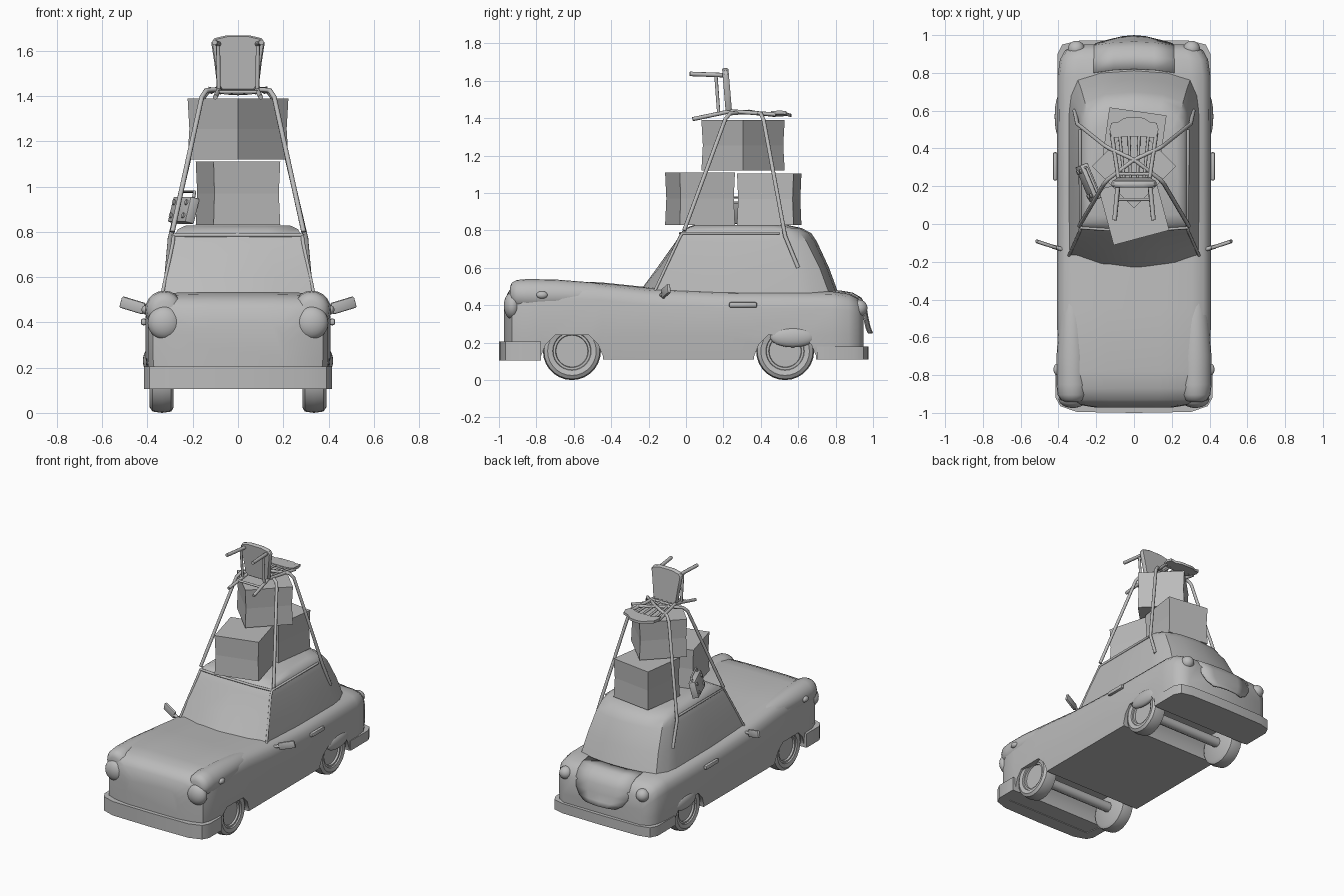
import bpy, bmesh, math
from mathutils import Matrix, Vector, Euler

if "Cube" in bpy.data.objects:
    bpy.data.objects.remove(bpy.data.objects["Cube"])

grey = bpy.data.materials.new("plain grey")
grey.diffuse_color = (0.5, 0.5, 0.5, 1)
grey.use_nodes = True
grey.node_tree.nodes["Principled BSDF"].inputs["Base Color"].default_value = grey.diffuse_color


def finish(ob, angle=35):
    ob.data.materials.clear()
    ob.data.materials.append(grey)
    bpy.ops.object.select_all(action='DESELECT')
    ob.select_set(True)
    bpy.context.view_layer.objects.active = ob
    if angle:
        bpy.ops.object.shade_smooth_by_angle(angle=math.radians(angle))
    return ob


def from_bm(name, bm, angle=35):
    bmesh.ops.recalc_face_normals(bm, faces=bm.faces)
    me = bpy.data.meshes.new(name)
    bm.to_mesh(me)
    bm.free()
    ob = bpy.data.objects.new(name, me)
    bpy.context.collection.objects.link(ob)
    return finish(ob, angle)


def loft(name, rings, angle=35, closed=True, bevel=0):
    """Skin closed rings of equal length and cap both ends."""
    bm = bmesh.new()
    vs = [[bm.verts.new(p) for p in r] for r in rings]
    n = len(rings[0])
    for a, b in zip(vs, vs[1:]):
        for i in range(n if closed else n - 1):
            j = (i + 1) % n
            bm.faces.new((a[i], a[j], b[j], b[i]))
    if closed:
        bm.faces.new(vs[0])
        bm.faces.new(vs[-1])
    if bevel:
        bmesh.ops.bevel(bm, geom=bm.edges[:], offset=bevel, segments=2, affect='EDGES', profile=0.5)
    return from_bm(name, bm, angle)


def box(name, size, loc, rot=(0, 0, 0), bevel=0.0):
    bm = bmesh.new()
    m = Matrix.Translation(loc) @ Euler(rot).to_matrix().to_4x4() @ Matrix.Diagonal((*size, 1))
    bmesh.ops.create_cube(bm, size=1, matrix=m)
    if bevel:
        bmesh.ops.bevel(bm, geom=bm.edges[:], offset=bevel, segments=2, affect='EDGES', profile=0.5)
    return from_bm(name, bm)


def ball(name, loc, radii):
    bm = bmesh.new()
    m = Matrix.Translation(loc) @ Matrix.Diagonal((*radii, 1)) @ Matrix.Rotation(math.pi / 2, 4, 'X')
    bmesh.ops.create_uvsphere(bm, u_segments=24, v_segments=12, radius=1, matrix=m)
    return from_bm(name, bm, 60)


def rod(name, pts, r):
    cu = bpy.data.curves.new(name, 'CURVE')
    cu.dimensions = '3D'
    cu.bevel_depth, cu.bevel_resolution, cu.use_fill_caps = r, 2, True
    sp = cu.splines.new('POLY')
    sp.points.add(len(pts) - 1)
    for p, q in zip(sp.points, pts):
        p.co = (*q, 1)
    ob = bpy.data.objects.new(name, cu)
    bpy.context.collection.objects.link(ob)
    bpy.ops.object.select_all(action='DESELECT')
    ob.select_set(True)
    bpy.context.view_layer.objects.active = ob
    bpy.ops.object.convert(target='MESH')
    return finish(bpy.context.view_layer.objects.active, 50)


def mirrored(half):
    return half + [(-x, *rest) for x, *rest in reversed(half) if abs(x) > 1e-6]


# lower body: sections along the length (y, half width, top height)
stations = [(-.972, .20, .39), (-.955, .31, .46), (-.93, .375, .495), (-.87, .398, .52), (-.78, .403, .53),
            (-.45, .408, .518), (-.2, .408, .492), (.2, .408, .476), (.78, .405, .473), (.87, .392, .46),
            (.92, .365, .435), (.95, .31, .38)]
rings = []
for y, w, t in stations:
    rings.append(mirrored([(w * .97, y, .11), (w, y, .24), (w, y, t - .09), (w * .975, y, t - .045),
                           (w * .9, y, t - .014), (w * .75, y, t), (w * .35, y, t + .004)]))
body = loft("body", rings, 0)
for y in (-.61, .53):
    prof = [(-.17, .05), (-.165, .13), (-.14, .19), (-.09, .24), (.09, .24), (.14, .19), (.165, .13), (.17, .05)]
    cut = loft("arch_cutter", [[(x, y + a, z) for a, z in prof] for x in (-.6, .6)], 0)
    cut.hide_render = True
    md = body.modifiers.new("arch", 'BOOLEAN')
    md.object, md.operation, md.solver = cut, 'DIFFERENCE', 'EXACT'
    finish(body, 0)
    bpy.ops.object.modifier_apply(modifier=md.name)
    bpy.data.objects.remove(cut)
finish(body, 35)

# cabin: outlines by height (z, front centre y, front corner x/y, side end y, rear corner x/y, rear centre y)
levels = [(.45, -.265, .347, -.175, .60, .30, .77, .82), (.60, -.155, .322, -.115, .57, .28, .715, .765),
          (.74, -.055, .292, -.045, .53, .26, .645, .70), (.785, -.03, .28, -.02, .51, .25, .61, .67),
          (.812, -.005, .265, .01, .48, .23, .57, .62), (.828, .04, .23, .05, .44, .20, .50, .55)]
rings = []
for z, fc, cx, cy, sy, rx, ry, rc in levels:
    m = cy + (fc - cy) * .72
    rings.append(mirrored([(0, fc, z), (cx * .5, m, z), (cx, cy, z), (cx, (cy + sy) / 2, z), (cx * .995, sy, z),
                           (cx * .965, (sy + ry) / 2, z), (rx, ry, z), (rx * .6, ry + (rc - ry) * .75, z), (0, rc, z)]))
loft("cabin", rings, 40)

# window frames and drip rail
for s in (-1, 1):
    rod("roof_rail", [(s * .346, -.17, .47), (s * .288, -.04, .75), (s * .284, -.02, .785), (s * .286, .5, .785)], .008)
rod("windscreen_frame", [(-.284, -.02, .785), (-.14, -.03, .785), (.14, -.03, .785), (.284, -.02, .785)], .008)

# bumpers: extruded outlines
front = [(.0, -1), (.3, -.995), (.39, -.965), (.415, -.92), (.415, -.775), (.36, -.775), (.34, -.9)]
rear = [(.0, .975), (.3, .97), (.38, .95), (.405, .90), (.405, .70), (.36, .70), (.34, .88)]
for name, out, z0, z1 in (("front_bumper", front, .105, .205), ("rear_bumper", rear, .11, .18)):
    loft(name, [mirrored([(x, y, z) for x, y in out]) for z in (z0, z1)], 30)

# boot lid with flared lower lip
lid = [(.82, .476, .215), (.89, .464, .213), (.935, .438, .212), (.962, .39, .212), (.972, .33, .205),
       (.984, .28, .17), (.996, .25, .12)]
ob = loft("boot_lid", [[(w * k, y - .02 * k * k, z) for k in (-1, -.5, 0, .5, 1)] for y, z, w in lid], 50, False)
md = ob.modifiers.new("thick", 'SOLIDIFY')
md.thickness, md.offset = .008, 0

# wheels, lathed about the axle
tyre = [(.0, .362), (.085, .362), (.088, .375), (.1, .375), (.103, .384), (.13, .39), (.149, .378), (.155, .335),
        (.149, .295), (.13, .284), (.0, .284)]
for y in (-.61, .53):
    for s in (-1, 1):
        n = 28
        loft("wheel", [[(s * x, y + max(r, .001) * math.cos(a * math.tau / n), .155 + max(r, .001) * math.sin(a * math.tau / n))
                        for a in range(n)] for r, x in tyre], 40)
    rod("axle", [(-.3, y, .155), (.3, y, .155)], .035)

# paired car parts
fender = [(-.942, .035, .46), (-.932, .062, .458), (-.905, .079, .456), (-.85, .086, .454), (-.7, .085, .453),
          (-.5, .072, .45), (-.3, .05, .44), (-.2, .03, .43)]
for s in (-1, 1):
    loft("front_fender", [[(s * (.325 + r * math.cos(a * math.tau / 20)), y, z + r * math.sin(a * math.tau / 20))
                           for a in range(20)] for y, r, z in fender], 50)
    ball("headlight", (s * .325, -.928, .398), (.074, .046, .074))
    ball("tail_light", (s * .305, .925, .385), (.045, .045, .045))
    ball("side_light", (s * .408, -.77, .455), (.018, .03, .02))
    box("door_handle", (.025, .15, .03), (s * .417, .305, .402), bevel=.01)
    box("wing_mirror", (.115, .02, .052), (s * .465, -.108, .475), (0, -.28 * s, .32 * s), .008)
    rod("mirror_arm", [(s * .375, -.135, .45), (s * .43, -.12, .465)], .011)
    ball("rear_fender", (s * .39, .57, .23), (.03, .12, .055))


# cardboard boxes with slightly pinched sides
def carton(name, cx, cy, z0, z1, size, turn):
    rs = []
    for k, f in ((0, 1), (.5, .965), (1, 1)):
        r = size / math.sqrt(2) * f
        rs.append([(cx + r * math.cos(turn + math.pi / 4 + i * math.pi / 2),
                    cy + r * math.sin(turn + math.pi / 4 + i * math.pi / 2), z0 + (z1 - z0) * k) for i in range(4)])
    loft(name, rs, 0)


carton("front_carton", 0, .075, .83, 1.11, .305, math.radians(15))
carton("rear_carton", 0, .445, .83, 1.105, .305, math.radians(-8))
carton("top_carton", 0, .305, 1.12, 1.39, .315, math.radians(45))

# small radio leaning against the cartons
rot = (0, .25, .4)
M = Matrix.Translation((-.24, .22, .895)) @ Euler(rot).to_matrix().to_4x4()
box("radio", (.045, .2, .115), M.translation, rot, .006)
rod("radio_handle", [M @ Vector(p) for p in ((0, -.08, .05), (0, -.075, .085), (0, .075, .085), (0, .08, .05))], .007)
for y in (-.07, .07):
    for z in (-.03, .03):
        rod("radio_knob", [M @ Vector((-.02, y, z)), M @ Vector((-.03, y, z))], .012)

# ropes crossing over the stack
for s in (-1, 1):
    rod("rope", [(s * .29, -.01, .80), (s * .16, .21, 1.395), (s * .14, .235, 1.425), (0, .34, 1.435),
                 (-s * .13, .40, 1.425), (-s * .155, .415, 1.39), (-s * .30, .53, .77), (-s * .315, .60, .60)], .011)

# chair lying on its back: upright seat, legs forward
seat = [(.07, 1.425), (.092, 1.445), (.105, 1.55), (.118, 1.635), (.105, 1.655), (.05, 1.668)]
loft("chair_seat", [mirrored([(x * f, y - (z - 1.43) * .08, 1.545 + (z - 1.545) * f) for x, z in seat])
                    for y, f in ((.212, .95), (.22, 1), (.238, 1), (.246, .95))], 40)
for s in (-1, 1):
    rod("front_leg", [(s * .085, .21, 1.63), (s * .103, .02, 1.637)], .012)
    rod("back_leg", [(s * .078, .25, 1.44), (s * .1, .035, 1.395)], .011)
    rod("side_stretcher", [(s * .088, .16, 1.63), (s * .085, .175, 1.425)], .009)
    rod("back_post", [(s * .082, .24, 1.437), (s * .118, .48, 1.42)], .011)
    for k in (.25, .7):
        rod("back_slat", [(s * .075 * k, .24, 1.436), (s * .11 * k, .48, 1.415)], .008)
rod("cross_stretcher", [(-.09, .13, 1.418), (.09, .13, 1.418)], .008)
rod("lower_back_rail", [(-.085, .265, 1.436), (.085, .265, 1.436)], .009)
crest = [(0, .565), (.05, .562), (.085, .54), (.12, .535), (.13, .50), (.118, .455), (.06, .462)]
loft("crest_rail", [mirrored([(x, y, z + x * x * 1.2) for x, y in crest]) for z in (1.403, 1.421)], 35)
